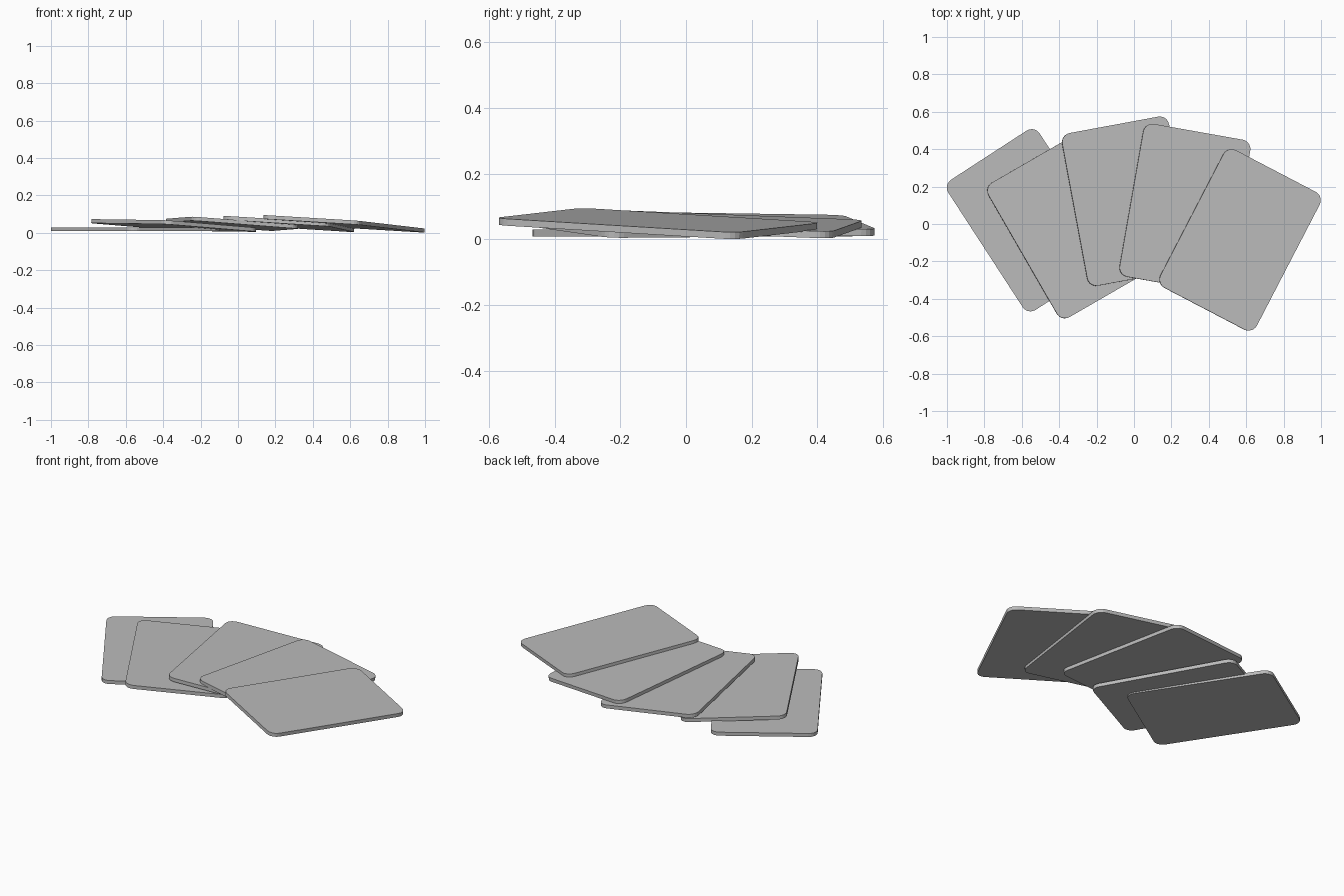
import bpy
import bmesh
from math import radians
from mathutils import Matrix, Vector

WIDTH, HEIGHT, THICKNESS, CORNER = 0.582, 0.83, 0.021, 0.05

cube = bpy.data.objects.get("Cube")
if cube:
    bpy.data.objects.remove(cube, do_unlink=True)

grey = bpy.data.materials.new("plain_grey")
grey.use_nodes = True
grey.diffuse_color = (0.5, 0.5, 0.5, 1)
grey.node_tree.nodes["Principled BSDF"].inputs["Base Color"].default_value = (0.5, 0.5, 0.5, 1)


def make_card_mesh():
    """A thin slab whose four upright edges are rounded."""
    bm = bmesh.new()
    bmesh.ops.create_cube(bm, size=1, matrix=Matrix.Diagonal((WIDTH, HEIGHT, THICKNESS, 1)))
    upright = [e for e in bm.edges
               if abs(e.verts[0].co.z - e.verts[1].co.z) > THICKNESS / 2]
    bmesh.ops.bevel(bm, geom=upright, offset=CORNER, segments=5,
                    profile=0.5, affect='EDGES')
    mesh = bpy.data.meshes.new("card")
    bm.to_mesh(mesh)
    bm.free()
    mesh.materials.append(grey)
    return mesh


def place_card(name, mesh, centre, turn, slope):
    """Turn a card in the fan, then lean it by its slope along x and y."""
    card = bpy.data.objects.new(name, mesh)
    bpy.context.collection.objects.link(card)
    normal = Vector((-slope[0], -slope[1], 1))
    lean = Vector((0, 0, 1)).rotation_difference(normal).to_matrix().to_4x4()
    card.matrix_world = (Matrix.Translation(centre) @ lean
                         @ Matrix.Rotation(radians(turn), 4, 'Z'))


# Fan of cards: the first lies flat, each later one rests on its neighbour
card_mesh = make_card_mesh()
fan = [
    ("card_far_right", (-0.55, 0.02, 0.019), 33, (0, 0)),
    ("card_right", (-0.344, -0.018, 0.039), 30, (-0.066, -0.03)),
    ("card_middle", (-0.032, 0.122, 0.048), 10.5, (-0.072, -0.028)),
    ("card_left", (0.272, 0.084, 0.047), -10, (-0.068, -0.027)),
    ("card_far_left", (0.567, -0.085, 0.048), -27.5, (-0.072, -0.023)),
]
for name, centre, turn, slope in fan:
    place_card(name, card_mesh, centre, turn, slope)
